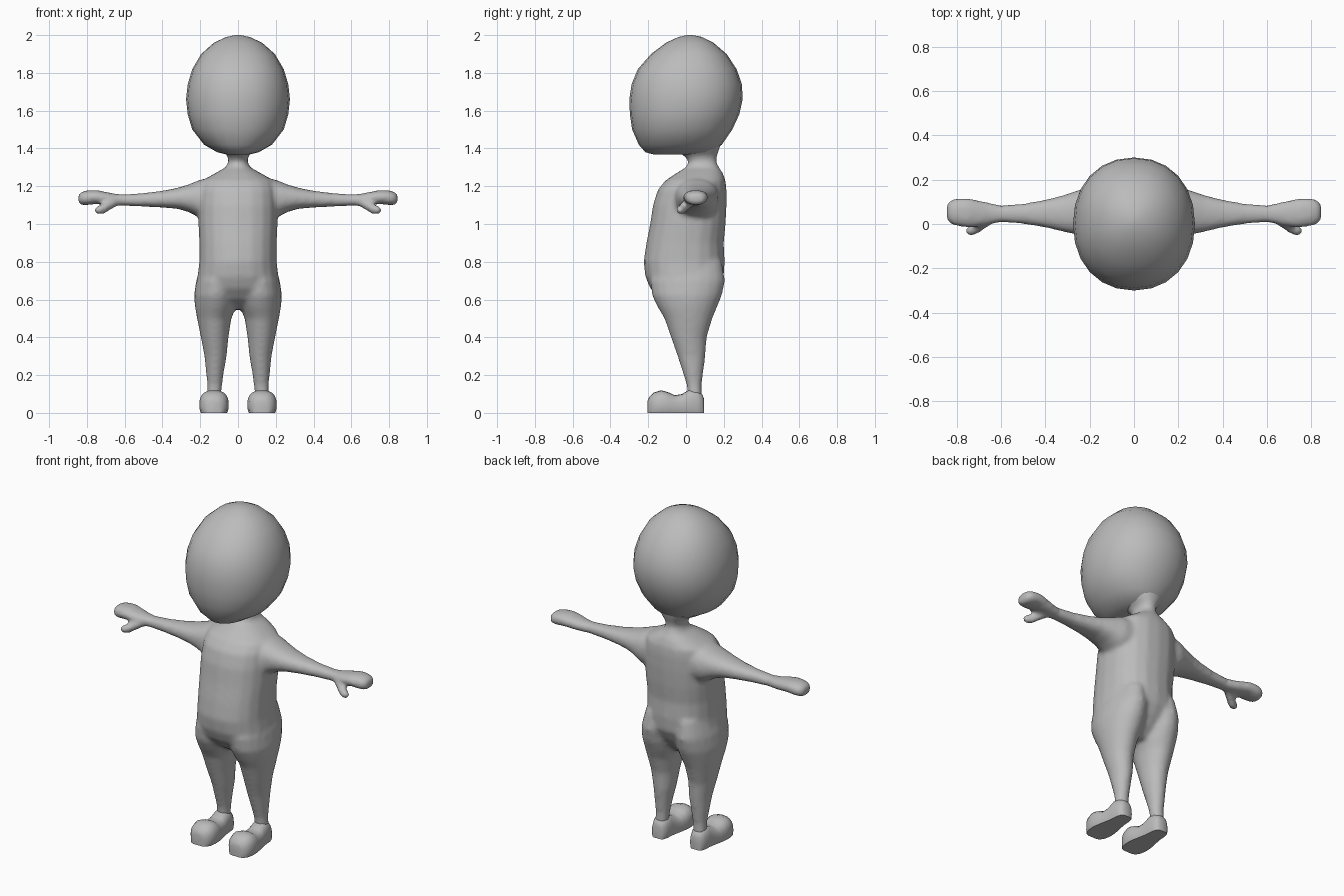
import bpy, bmesh, math
from mathutils import Vector

skin = bpy.data.materials.new("plain grey")
skin.diffuse_color = (0.5, 0.5, 0.5, 1)


def loft(bm, rings, axis="z", sides=20, power=2.0, mirror=False):
    """Rings are (position, lo_a, hi_a, lo_b, hi_b) across the loft axis."""
    for sign in ((1, -1) if mirror else (1,)):
        loops = []
        for p, a0, a1, b0, b1 in rings:
            loop = []
            for i in range(sides):
                t = 2 * math.pi * i / sides
                c, s = math.cos(t), math.sin(t)
                c = math.copysign(abs(c) ** (2 / power), c)
                s = math.copysign(abs(s) ** (2 / power), s)
                a = (a0 + a1) / 2 + (a1 - a0) / 2 * c
                b = (b0 + b1) / 2 + (b1 - b0) / 2 * s
                co = {"x": (p, a, b), "y": (a, p, b), "z": (a, b, p)}[axis]
                loop.append(bm.verts.new((co[0] * sign, co[1], co[2])))
            loops.append(loop)
        faces = [bm.faces.new(loops[0]), bm.faces.new(loops[-1])]
        for lo, hi in zip(loops, loops[1:]):
            for i in range(sides):
                j = (i + 1) % sides
                faces.append(bm.faces.new((lo[i], lo[j], hi[j], hi[i])))
        bmesh.ops.recalc_face_normals(bm, faces=faces)


def finish(bm, name, angle=180):
    mesh = bpy.data.meshes.new(name)
    bm.to_mesh(mesh)
    bm.free()
    mesh.materials.append(skin)
    obj = bpy.data.objects.new(name, mesh)
    bpy.context.collection.objects.link(obj)
    bpy.ops.object.select_all(action="DESELECT")
    obj.select_set(True)
    bpy.context.view_layer.objects.active = obj
    bpy.ops.object.shade_smooth_by_angle(angle=math.radians(angle))
    return obj


# Body: torso, neck, legs, arms and thumbs fused into one skin
bm = bmesh.new()
loft(bm, [(0.55, -0.06, 0.06, -0.06, 0.08), (0.60, -0.17, 0.17, -0.14, 0.13),
          (0.66, -0.215, 0.215, -0.19, 0.17), (0.72, -0.215, 0.215, -0.215, 0.2),
          (0.80, -0.205, 0.205, -0.225, 0.205), (0.90, -0.205, 0.205, -0.21, 0.2),
          (1.00, -0.21, 0.21, -0.19, 0.21), (1.10, -0.21, 0.21, -0.175, 0.215),
          (1.18, -0.205, 0.205, -0.15, 0.215), (1.23, -0.19, 0.19, -0.11, 0.21),
          (1.27, -0.12, 0.12, -0.05, 0.195), (1.30, -0.065, 0.065, 0.0, 0.175),
          (1.33, -0.05, 0.05, 0.015, 0.16), (1.36, -0.055, 0.055, -0.01, 0.165),
          (1.39, -0.085, 0.085, -0.06, 0.175), (1.44, -0.12, 0.12, -0.1, 0.19)],
     power=2.3)
loft(bm, [(0.08, 0.09, 0.165, 0.01, 0.085), (0.15, 0.083, 0.163, 0.003, 0.083),
          (0.20, 0.077, 0.168, -0.013, 0.09), (0.30, 0.06, 0.178, -0.045, 0.103),
          (0.40, 0.05, 0.197, -0.08, 0.11), (0.50, 0.035, 0.217, -0.115, 0.14),
          (0.56, 0.01, 0.228, -0.15, 0.165), (0.62, 0.0, 0.233, -0.18, 0.19),
          (0.70, 0.0, 0.222, -0.19, 0.208), (0.80, 0.02, 0.19, -0.15, 0.19)],
     mirror=True)
loft(bm, [(0.08, -0.07, 0.18, 1.02, 1.255), (0.20, -0.06, 0.17, 1.03, 1.235),
          (0.26, -0.048, 0.15, 1.063, 1.21), (0.32, -0.035, 0.13, 1.08, 1.192),
          (0.40, -0.016, 0.11, 1.087, 1.176), (0.50, 0.0, 0.092, 1.092, 1.164),
          (0.60, 0.008, 0.084, 1.096, 1.157), (0.65, -0.002, 0.096, 1.097, 1.16),
          (0.70, -0.014, 0.107, 1.1, 1.17), (0.75, -0.016, 0.117, 1.106, 1.18),
          (0.80, -0.01, 0.117, 1.1, 1.178), (0.83, 0.0, 0.107, 1.1, 1.17),
          (0.845, 0.02, 0.09, 1.112, 1.155)], axis="x", power=2.3, mirror=True)
loft(bm, [(0.64, 0.0, 0.05, 1.095, 1.14), (0.68, -0.028, 0.028, 1.07, 1.125),
          (0.71, -0.047, 0.01, 1.052, 1.108), (0.74, -0.056, -0.006, 1.048, 1.1),
          (0.76, -0.045, -0.018, 1.06, 1.085)], axis="x", sides=12, mirror=True)
body = finish(bm, "body")
fuse = body.modifiers.new("fuse", "REMESH")
fuse.mode = "VOXEL"
fuse.voxel_size = 0.012
fuse.use_smooth_shade = True
soft = body.modifiers.new("soften", "SMOOTH")
soft.factor = 0.5
soft.iterations = 8

# Head: large egg with a flat chin pushed forward
bm = bmesh.new()
loft(bm, [(1.368, -0.06, 0.06, -0.17, 0.06), (1.38, -0.11, 0.11, -0.215, 0.14),
          (1.42, -0.18, 0.18, -0.25, 0.19), (1.50, -0.242, 0.242, -0.285, 0.245),
          (1.58, -0.266, 0.266, -0.297, 0.282), (1.66, -0.275, 0.275, -0.3, 0.3),
          (1.74, -0.266, 0.266, -0.288, 0.296), (1.82, -0.242, 0.242, -0.255, 0.268),
          (1.90, -0.195, 0.195, -0.185, 0.215), (1.96, -0.127, 0.127, -0.105, 0.145),
          (1.99, -0.062, 0.062, -0.04, 0.085), (2.0, -0.015, 0.015, 0.005, 0.035)],
     sides=24, power=2.15)
finish(bm, "head")

# Feet: flat soles, round toes and a low instep
bm = bmesh.new()
profile = [(-0.203, 0.03, 0.065), (-0.195, 0.05, 0.085), (-0.17, 0.07, 0.108),
           (-0.13, 0.078, 0.12), (-0.09, 0.074, 0.108), (-0.06, 0.066, 0.093),
           (-0.02, 0.058, 0.1), (0.02, 0.053, 0.125), (0.06, 0.05, 0.12),
           (0.085, 0.04, 0.1), (0.095, 0.026, 0.075)]
loft(bm, [(y, 0.127 - w, 0.127 + w, -0.035, top) for y, w, top in profile],
     axis="y", power=2.5, mirror=True)
cut = bmesh.ops.bisect_plane(bm, geom=bm.verts[:] + bm.edges[:] + bm.faces[:],
                             plane_co=Vector((0, 0, 0)), plane_no=Vector((0, 0, 1)),
                             clear_inner=True)
rim = [e for e in cut["geom_cut"] if isinstance(e, bmesh.types.BMEdge)]
bmesh.ops.holes_fill(bm, edges=rim)
bmesh.ops.recalc_face_normals(bm, faces=bm.faces)
finish(bm, "feet", 50)
